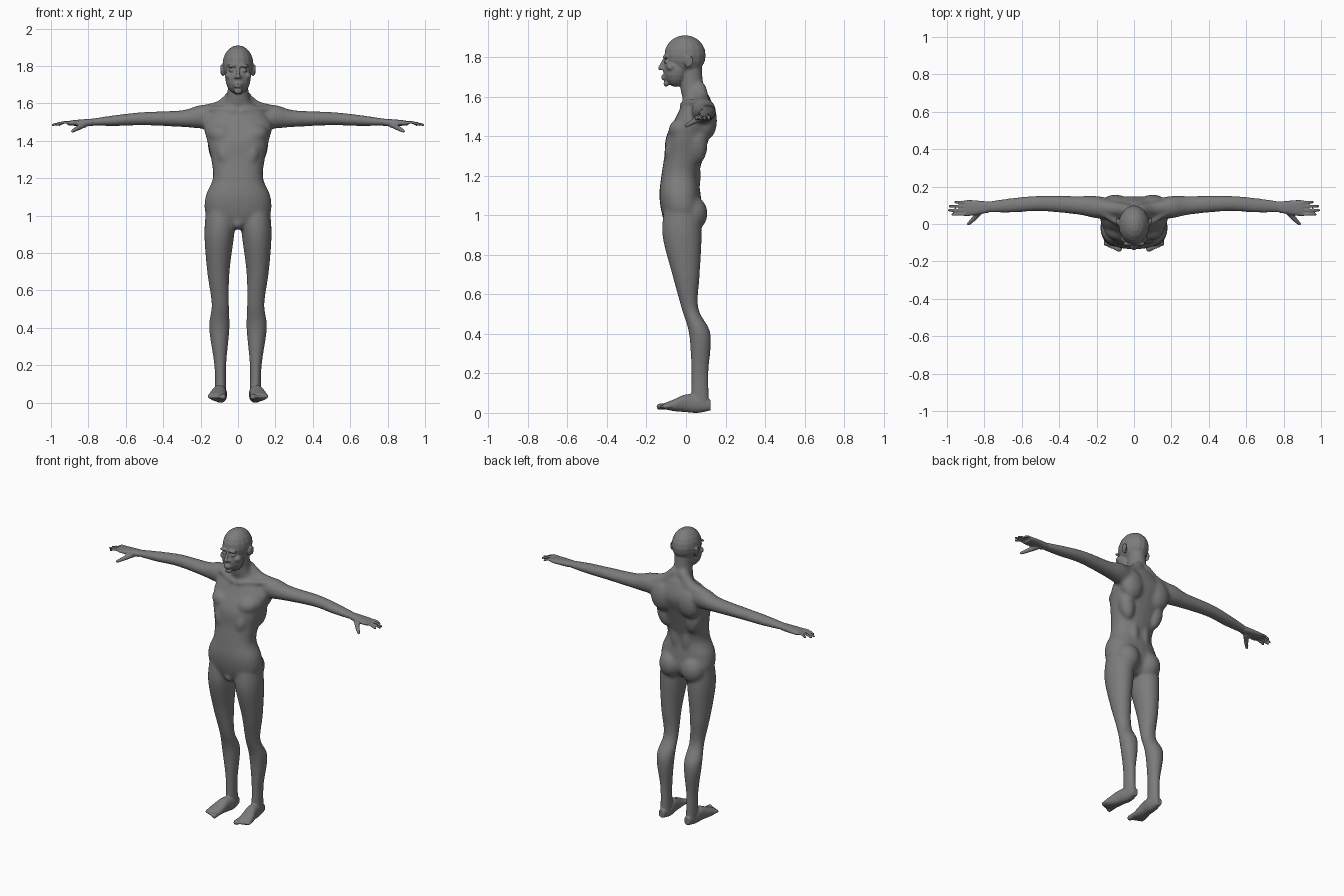
import bpy, bmesh, math
from mathutils import Vector, Matrix

cube = bpy.data.objects.get("Cube")
if cube:
    bpy.data.objects.remove(cube, do_unlink=True)

SIDES = (1, -1)
SEGMENTS = 24


def unit_sphere():
    """Corner points and face corners of a sphere, reused by every rounded part."""
    bm = bmesh.new()
    bmesh.ops.create_uvsphere(bm, u_segments=16, v_segments=10, radius=1)
    bm.verts.index_update()
    points = [vert.co.copy() for vert in bm.verts]
    faces = [[vert.index for vert in face.verts] for face in bm.faces]
    bm.free()
    return points, faces


SPHERE_POINTS, SPHERE_FACES = unit_sphere()


def spline(stations, steps):
    """Catmull-Rom interpolation through rows of numbers."""
    points = [Vector(station) for station in stations]
    points = [points[0], *points, points[-1]]
    rows = []
    for a, b, c, d in zip(points, points[1:], points[2:], points[3:]):
        for step in range(steps):
            t = step / steps
            square = a * 2 - b * 5 + c * 4 - d
            cube_term = (b - c) * 3 + d - a
            rows.append(b + (c - a + square * t + cube_term * t * t) * t / 2)
    return rows + [points[-1]]


def add_faces(shape, points, faces):
    """Append one closed piece to a shape, which is a pair of point and face lists."""
    start = len(shape[0])
    shape[0].extend(points)
    shape[1].extend([start + corner for corner in face] for face in faces)


def loft(shape, axis, stations, side=1, power=2):
    """Closed skin over (position, centre a, centre b, radius a, radius b)."""
    points = []
    for position, centre_a, centre_b, radius_a, radius_b in spline(stations, 6):
        for index in range(SEGMENTS):
            angle = math.tau * index / SEGMENTS
            cosine, sine = math.cos(angle), math.sin(angle)
            a = centre_a + radius_a * math.copysign(abs(cosine) ** (2 / power), cosine)
            b = centre_b + radius_b * math.copysign(abs(sine) ** (2 / power), sine)
            places = {"x": (position, a, b), "y": (a, position, b), "z": (a, b, position)}
            x, y, z = places[axis]
            points.append((x * side, y, z))
    last = len(points) - SEGMENTS
    faces = [range(SEGMENTS), range(last, len(points))]
    for low in range(0, last, SEGMENTS):
        for index in range(SEGMENTS):
            here, after = low + index, low + (index + 1) % SEGMENTS
            faces.append((here, after, after + SEGMENTS, here + SEGMENTS))
    add_faces(shape, points, faces)


def central_loft(shape, stations, power):
    """Upright loft on the middle plane: (height, centre y, half width, half depth)."""
    loft(shape, "z", [(height, 0, y, width, depth) for height, y, width, depth in stations],
         power=power)


def blob(shape, centre, radii, side=1, tilt=0):
    """Ellipsoid, tilted about the front-back axis."""
    x, y, z = centre
    matrix = Matrix.Translation((x * side, y, z)) @ Matrix.Rotation(tilt * side, 4, "Y")
    matrix = matrix @ Matrix.Diagonal((*radii, 1))
    add_faces(shape, [matrix @ point for point in SPHERE_POINTS], SPHERE_FACES)


def tapered_rod(shape, points, start_radius, end_radius, side=1):
    """Rounded rod made of closely spaced spheres."""
    path = spline(points, 6)
    for index, point in enumerate(path):
        blend = index / (len(path) - 1)
        radius = start_radius + (end_radius - start_radius) * blend
        blob(shape, point, (radius, radius, radius), side)


def fuse(shape, voxel, passes):
    """Merge overlapping volumes into one softened skin."""
    rough_mesh = bpy.data.meshes.new("rough_skin")
    rough_mesh.from_pydata(shape[0], [], shape[1])
    rough = bpy.data.objects.new("rough_skin", rough_mesh)
    bpy.context.collection.objects.link(rough)
    remesh = rough.modifiers.new("Fuse", "REMESH")
    remesh.mode = "VOXEL"
    remesh.voxel_size = voxel
    soften = rough.modifiers.new("Soften", "SMOOTH")
    soften.iterations = passes
    graph = bpy.context.evaluated_depsgraph_get()
    fused = bpy.data.meshes.new_from_object(rough.evaluated_get(graph))
    bpy.data.objects.remove(rough, do_unlink=True)
    bpy.data.meshes.remove(rough_mesh)
    return fused


def add_trunk(shape):
    central_loft(shape, [(.93, -.03, .04, .06), (1, -.02, .165, .1), (1.1, -.03, .175, .105),
                         (1.2, -.03, .135, .095), (1.3, -.01, .143, .1), (1.4, .01, .165, .11),
                         (1.5, .05, .18, .1), (1.6, .06, .09, .06)], 2.3)
    # Neck
    central_loft(shape, [(1.53, .07, .13, .07), (1.6, .05, .08, .07),
                         (1.65, .03, .058, .06), (1.77, .02, .055, .06)], 2)
    blob(shape, (0, -.08, .96), (.03, .04, .035))


def add_muscles(shape, side):
    # Shoulder blade, chest, ribs, flank, buttock, lower back
    blob(shape, (.1, .1, 1.48), (.08, .058, .1), side)
    blob(shape, (.085, -.02, 1.43), (.08, .07, .06), side, -.3)
    blob(shape, (.07, -.05, 1.32), (.05, .06, .08), side, .2)
    blob(shape, (.11, .06, 1.36), (.05, .05, .1), side, .2)
    blob(shape, (.08, .03, 1.01), (.08, .08, .09), side)
    blob(shape, (.04, .05, 1.2), (.03, .025, .1), side)
    # Trapezius and collarbone
    tapered_rod(shape, [(.03, .07, 1.64), (.09, .08, 1.58), (.18, .09, 1.55)], .035, .045, side)
    tapered_rod(shape, [(.02, -.02, 1.56), (.09, .01, 1.57), (.17, .06, 1.57)], .015, .02, side)


def add_limbs(shape, side):
    # Arm
    loft(shape, "x", [(.1, .08, 1.52, .05, .06), (.2, .09, 1.53, .06, .063),
                      (.3, .1, 1.52, .05, .045), (.5, .11, 1.52, .042, .036),
                      (.65, .1, 1.51, .04, .03), (.8, .09, 1.5, .03, .018)], side)
    # Leg and kneecap
    loft(shape, "z", [(1.04, .09, -.02, .08, .09), (.9, .1, -.02, .08, .1), (.7, .105, 0, .06, .07),
                      (.53, .095, .02, .047, .043), (.4, .1, .07, .055, .055),
                      (.2, .095, .07, .032, .044), (.04, .093, .07, .031, .05)], side)
    blob(shape, (.095, 0, .54), (.025, .02, .03), side)


def add_head(shape):
    # Cranium and face
    blob(shape, (0, -.005, 1.81), (.083, .105, .102))
    blob(shape, (0, -.05, 1.735), (.068, .066, .085))
    # Nose, mouth, lips, chin
    tapered_rod(shape, [(0, -.11, 1.79), (0, -.13, 1.745)], .008, .012)
    blob(shape, (0, -.105, 1.7), (.026, .015, .02))
    for height in (1.705, 1.692):
        blob(shape, (0, -.116, height), (.019, .01, .006))
    blob(shape, (0, -.1, 1.667), (.022, .014, .016))


def add_face_side(shape, side):
    # Brow, eye, cheekbone, nostril
    blob(shape, (.03, -.105, 1.803), (.03, .013, .009), side, .1)
    blob(shape, (.033, -.098, 1.778), (.015, .014, .01), side)
    blob(shape, (.05, -.075, 1.75), (.022, .026, .02), side)
    blob(shape, (.013, -.118, 1.742), (.009, .012, .008), side)
    # Ear with raised rim
    blob(shape, (.085, .01, 1.775), (.008, .02, .03), side, .15)
    rim = [(.09, .014 + .018 * math.cos(angle), 1.78 + .025 * math.sin(angle))
           for angle in range(-1, 4)]
    tapered_rod(shape, rim, .005, .005, side)


def add_hand(shape, side):
    loft(shape, "x", [(.78, .09, 1.5, .03, .02), (.88, .086, 1.497, .043, .015),
                      (.91, .084, 1.495, .04, .01)], side, 2.4)
    # Fingers, longest in the middle
    for finger in range(4):
        y = .051 + .022 * finger
        tip = .99 - .012 * (finger - 1.3) ** 2
        tapered_rod(shape, [(.88, y, 1.496), (.93, y, 1.5), (tip, y, 1.487)], .009, .0075, side)
    # Thumb
    tapered_rod(shape, [(.82, .07, 1.49), (.855, .03, 1.47), (.885, 0, 1.453)], .018, .009, side)


def add_foot(shape, side):
    loft(shape, "y", [(.125, .093, .04, .02, .026), (.06, .093, .045, .034, .044),
                      (0, .1, .05, .037, .045), (-.06, .11, .04, .045, .03),
                      (-.11, .113, .035, .046, .015)], side, 2.3)
    # Toes, shorter towards the outside
    for toe in range(5):
        x, radius = .08 + .018 * toe, .01 if toe else .016
        tip = radius - .15 + .008 * toe
        tapered_rod(shape, [(x, -.08, .036), (x, tip, .033)], radius, radius, side)


# Large masses, well softened
masses = ([], [])
add_trunk(masses)
for side in SIDES:
    add_muscles(masses, side)
    add_limbs(masses, side)
large_masses = fuse(masses, .008, 14)

# Finer parts joined on, lightly softened
figure = ([], [])
add_faces(figure, [vertex.co.copy() for vertex in large_masses.vertices],
          [face.vertices for face in large_masses.polygons])
bpy.data.meshes.remove(large_masses)
add_head(figure)
for side in SIDES:
    add_face_side(figure, side)
    add_hand(figure, side)
    add_foot(figure, side)
skin = fuse(figure, .005, 4)

# Plain grey skin, standing on the ground
grey = bpy.data.materials.new("plain_grey")
grey.use_nodes = True
colour = (.2, .2, .2, 1)
grey.diffuse_color = colour
grey.node_tree.nodes["Principled BSDF"].inputs["Base Color"].default_value = colour
skin.materials.clear()
skin.materials.append(grey)
skin.shade_smooth()
body = bpy.data.objects.new("body", skin)
body.location.z = -min(vertex.co.z for vertex in skin.vertices)
bpy.context.collection.objects.link(body)
